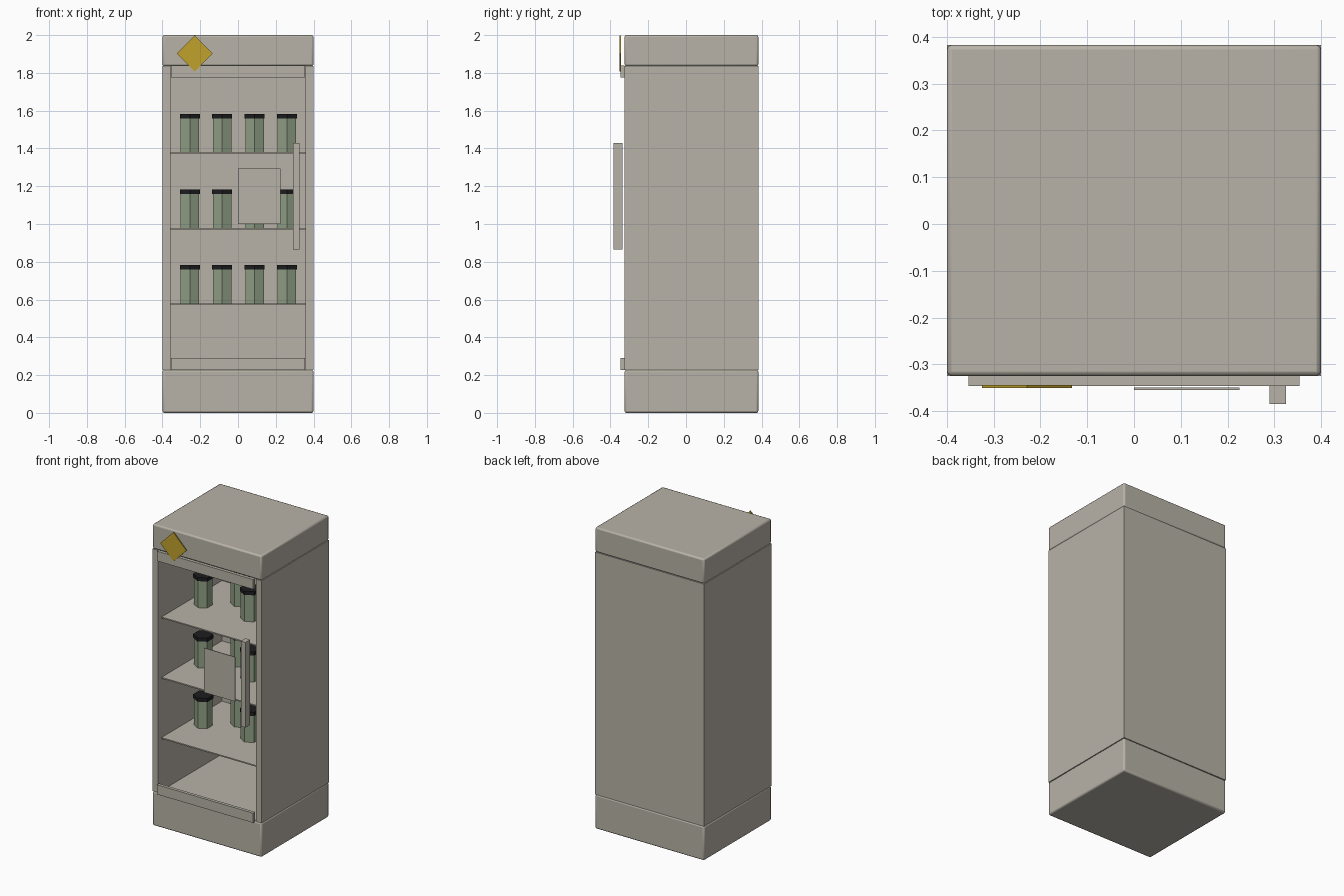
import bpy, math

if "Cube" in bpy.data.objects:
    bpy.data.objects.remove(bpy.data.objects["Cube"])

def mat(name, rgb):
    m = bpy.data.materials.new(name)
    m.diffuse_color = (*rgb, 1)
    m.use_nodes = True
    m.node_tree.nodes["Principled BSDF"].inputs["Base Color"].default_value = m.diffuse_color
    return m

GREY = mat("warm grey", (0.48, 0.45, 0.39))
GOLD = mat("gold", (0.53, 0.36, 0.027))
GREEN = mat("bottle green", (0.28, 0.35, 0.235))
BLACK = mat("cap black", (0.012, 0.012, 0.014))

def box(name, x, y, z, material, bevel=0):
    """Box from (min, max) ranges on each axis."""
    bpy.ops.mesh.primitive_cube_add(size=1, location=[sum(r) / 2 for r in (x, y, z)])
    ob = bpy.context.object
    ob.name = name
    ob.scale = [r[1] - r[0] for r in (x, y, z)]
    bpy.ops.object.transform_apply(location=False, rotation=False, scale=True)
    ob.data.materials.append(material)
    if bevel:
        b = ob.modifiers.new("soft edges", 'BEVEL')
        b.width = bevel
        b.segments = 2
        bpy.ops.object.shade_smooth_by_angle(angle=math.radians(50))
    return ob

def hexagon(name, x, y, z0, z1, width, material):
    """Six-sided prism with a corner facing the front."""
    bpy.ops.mesh.primitive_cylinder_add(vertices=6, radius=width / math.sqrt(3),
                                        depth=z1 - z0, location=(x, y, (z0 + z1) / 2))
    ob = bpy.context.object
    ob.name = name
    ob.data.materials.append(material)

# Base and top housing
DEPTH = (-0.325, 0.383)
box("base", (-0.4, 0.4), DEPTH, (0, 0.228), GREY, 0.01)
box("top_housing", (-0.4, 0.4), DEPTH, (1.836, 2.0), GREY, 0.01)

# Cabinet walls
WALL_Z = (0.228, 1.836)
box("left_wall", (-0.4, -0.358), DEPTH, WALL_Z, GREY)
box("right_wall", (0.358, 0.4), DEPTH, WALL_Z, GREY)
box("back_wall", (-0.358, 0.358), (0.343, 0.383), WALL_Z, GREY)

# Door rails, handle and notice plate
box("door_top_rail", (-0.354, 0.354), (-0.346, -0.325), (1.775, 1.84), GREY)
box("door_bottom_rail", (-0.354, 0.354), (-0.346, -0.325), (0.226, 0.29), GREY)
box("door_handle", (0.29, 0.325), (-0.385, -0.337), (0.865, 1.43), GREY)
box("notice_plate", (0, 0.226), (-0.355, -0.350), (1.0, 1.295), GREY)

# Diamond sign
side = 0.096 * math.sqrt(2)
sign = box("diamond_sign", (-0.229 - side / 2, -0.229 + side / 2), (-0.351, -0.344),
           (1.903 - side / 2, 1.903 + side / 2), GOLD)
sign.rotation_euler.y = math.radians(45)

# Shelves with staggered bottles
for z in (0.58, 0.98, 1.38):
    box("shelf", (-0.358, 0.358), (-0.29, 0.343), (z - 0.008, z), GREY)
    for i, x in enumerate((-0.255, -0.084, 0.088, 0.259)):
        y = 0.14 if i % 2 else 0.0
        hexagon("bottle", x, y, z, z + 0.178, 0.098, GREEN)
        hexagon("bottle_cap", x, y, z + 0.178, z + 0.202, 0.106, BLACK)
